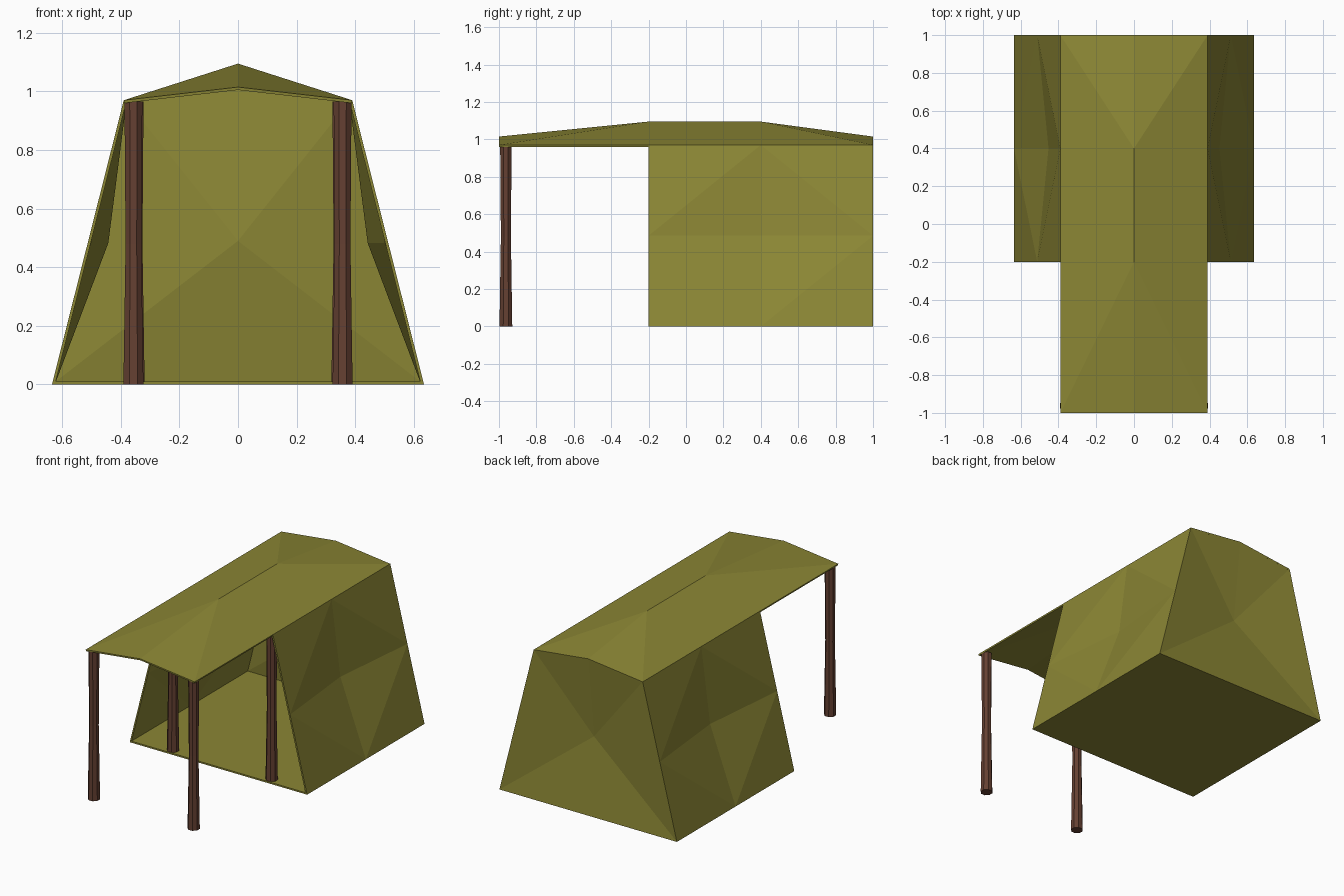
import bpy, bmesh, math

if "Cube" in bpy.data.objects:
    bpy.data.objects.remove(bpy.data.objects["Cube"])

EAVE_X, EAVE_Z = 0.39, 0.97
BASE_X = 0.635
FRONT, MID, BACK = -0.2, 0.4, 1.0   # depth stations of the tent body
DENT = 0.06                          # cloth sags inwards at panel centres


def material(name, color):
    m = bpy.data.materials.new(name)
    m.diffuse_color = (*color, 1)
    m.use_nodes = True
    m.node_tree.nodes["Principled BSDF"].inputs["Base Color"].default_value = m.diffuse_color
    return m


canvas = material("olive_canvas", (0.26, 0.24, 0.035))
wood = material("brown_wood", (0.13, 0.052, 0.032))


def mesh_object(name, bm, mat):
    me = bpy.data.meshes.new(name)
    bm.to_mesh(me)
    bm.free()
    me.materials.append(mat)
    ob = bpy.data.objects.new(name, me)
    bpy.context.collection.objects.link(ob)
    return ob


def cloth(name, faces):
    """Thin canvas from a list of faces given as point tuples; the first face
    must point outwards according to its winding."""
    bm = bmesh.new()
    cache = {}

    def vert(p):
        key = tuple(round(c, 4) for c in p)
        if key not in cache:
            cache[key] = bm.verts.new(key)
        return cache[key]

    for f in faces:
        bm.faces.new([vert(p) for p in f])
    bm.faces.ensure_lookup_table()
    first = bm.faces[0]
    first.normal_update()
    wanted = first.normal.copy()
    bmesh.ops.recalc_face_normals(bm, faces=bm.faces[:])
    if first.normal.dot(wanted) < 0:
        bmesh.ops.reverse_faces(bm, faces=bm.faces[:])
    ob = mesh_object(name, bm, canvas)
    mod = ob.modifiers.new("thickness", "SOLIDIFY")
    mod.thickness = 0.01
    mod.offset = -1
    mod.use_even_offset = True
    return ob


# Roof: folded canopy with a ridge that drops at both ends
ridge = [(0, -1, 1.015), (0, FRONT, 1.095), (0, MID, 1.095), (0, 1, 1.015)]
roof = []
for s in (1, -1):
    ef, eb = (s * EAVE_X, -1, EAVE_Z), (s * EAVE_X, 1, EAVE_Z)
    for f in ((ef, ridge[1], ridge[0]), (ef, eb, ridge[2], ridge[1]), (eb, ridge[3], ridge[2])):
        roof.append(f)
cloth("roof", roof)


# Body: floor, two sagging side walls and a sagging back wall
def side_point(s, y, t):
    return (s * (BASE_X + (EAVE_X - BASE_X) * t), y, EAVE_Z * t)


body = [[side_point(-1, FRONT, 0), side_point(-1, MID, 0), side_point(-1, BACK, 0),
         side_point(1, BACK, 0), side_point(1, MID, 0), side_point(1, FRONT, 0)]]
for s in (1, -1):
    x, y, z = side_point(s, MID, 0.5)
    centre = (x - s * DENT, y, z)
    for end in (FRONT, BACK):
        edge_mid = side_point(s, end, 0.5)
        for t in (0, 1):
            corner, long_mid = side_point(s, end, t), side_point(s, MID, t)
            body.append((corner, long_mid, edge_mid))
            body.append((centre, edge_mid, long_mid))
rim = [side_point(-1, BACK, 0), side_point(1, BACK, 0), side_point(1, BACK, 0.5),
       side_point(1, BACK, 1), ridge[3], side_point(-1, BACK, 1), side_point(-1, BACK, 0.5)]
back_centre = (0, BACK - DENT, 0.49)
for a, b in zip(rim, rim[1:] + rim[:1]):
    body.append((a, b, back_centre))
cloth("tent_body", body)


# Poles: slightly waisted posts, two at the canopy front, two at the doorway
def pole(name, x, y, z0, sides=8):
    rings = [(z0, 0.037), (0.48, 0.029), (0.965, 0.033)]
    bm = bmesh.new()
    loops = []
    for z, r in rings:
        loops.append([bm.verts.new((x + r * math.cos((i + 0.5) * math.tau / sides),
                                    y + r * math.sin((i + 0.5) * math.tau / sides), z))
                      for i in range(sides)])
    for lo, hi in zip(loops, loops[1:]):
        for i in range(sides):
            j = (i + 1) % sides
            bm.faces.new((lo[i], lo[j], hi[j], hi[i]))
    bm.faces.new(loops[0][::-1])
    bm.faces.new(loops[-1])
    mesh_object(name, bm, wood)


for side, s in (("right", 1), ("left", -1)):
    pole(f"front_pole_{side}", s * 0.357, -0.963, 0)
    pole(f"doorway_pole_{side}", s * 0.353, -0.16, 0.005)
